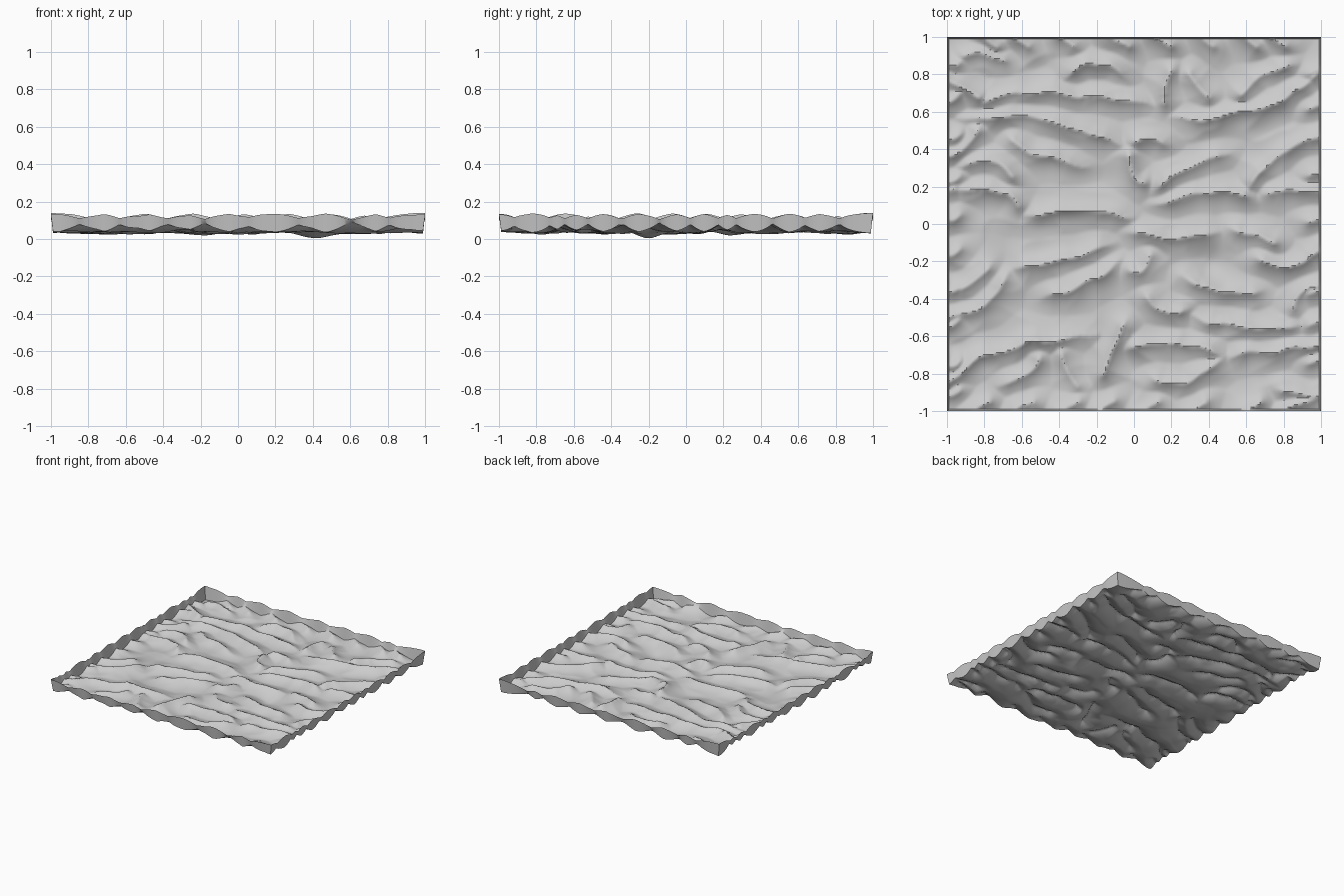
import bpy, bmesh, math, random
from mathutils import Vector, noise, kdtree

if "Cube" in bpy.data.objects:
    bpy.data.objects.remove(bpy.data.objects["Cube"])

random.seed(4)
N = 170            # grid cells per side
HALF = 0.988       # rippled surface, lip flares out to 1.0

# crest lines: start, middle, end (x, y)
NORTH = [
    (-.82, .63, -.5, .71, .15, .62), (-.37, .77, -.2, .86, -.02, .76),
    (.16, .6, .17, .75, .21, .84), (.28, .84, .34, .73, .43, .65),
    (.54, .67, .68, .78, .88, .85), (.2, .58, .65, .61, 1, .82),
    (-.92, .57, -.45, .54, -.05, .41), (-.03, .43, 0, .25, .08, .22),
    (-.68, .49, -.53, .38, -.25, .31), (-.95, .29, -.75, .34, -.62, .2),
    (-1, .18, -.72, .18, -.6, .05), (-.6, .05, -.3, .07, 0, .03),
    (.1, .18, .28, .29, .52, .38), (.6, .18, .75, .35, 1, .47),
    (.1, .1, .4, .17, .65, .14), (-.95, .9, -.8, .9, -.65, .85),
    (-1, .77, -.9, .7, -.8, .66), (-.98, .37, -.88, .43, -.82, .53),
    (-.02, .43, .08, .45, .19, .42), (.68, .16, .85, .19, 1, .16),
]
SOUTH = [
    (-.05, -.03, .2, -.07, .46, -.06), (.5, -.02, .66, -.06, .78, -.1),
    (.64, -.17, .8, -.22, 1, -.13), (-1, -.5, -.8, -.43, -.66, -.24),
    (-.66, -.24, -.4, -.19, -.1, -.1), (-.5, -.4, -.28, -.33, -.07, -.2),
    (.25, -.28, .48, -.36, .7, -.36), (.05, -.36, .15, -.46, .3, -.46),
    (.3, -.5, .65, -.56, .9, -.54), (-1, -.86, -.72, -.68, -.2, -.6),
    (-.05, -.66, .2, -.64, .5, -.7), (.5, -.7, .75, -.68, 1, -.64),
    (.08, -.8, .25, -.85, .5, -.68), (-.73, -.87, -.56, -.8, -.5, -.68),
    (-.18, -.86, -.12, -.68, -.03, -.5), (-.4, -.65, -.35, -.8, -.28, -.88),
    (-.95, -.35, -.85, -.3, -.75, -.2), (.85, -.47, .88, -.38, 1, -.33),
    (.75, -.88, .9, -.9, 1, -.92), (-.04, -.25, .04, -.24, .1, -.14),
]
# short crests running into the four borders
BORDER = []
for s in (-1, 1):
    for i in range(8):
        x = -0.85 + i * 0.23 + random.uniform(-.05, .05)
        BORDER.append((x, s * 1.01, x + .04, s * .98, x + .12, s * .94))
    for i in range(10):
        y = -0.92 + i * 0.195 + random.uniform(-.03, .03)
        BORDER.append((s * 1.01, y, s * .97, y - .01, s * .92, y - s * .03))

# sample every crest, wobbling it slightly and fading its ends
samples = []
for x0, y0, x1, y1, x2, y2 in NORTH + SOUTH + BORDER:
    a, m, c = Vector((x0, y0, 0)), Vector((x1, y1, 0)), Vector((x2, y2, 0))
    b = 2 * m - (a + c) / 2
    n = max(8, int((c - a).length / 0.012))
    for i in range(n + 1):
        t = i / n
        p = a * (1 - t) ** 2 + b * 2 * t * (1 - t) + c * t * t
        p.y += 0.025 * noise.noise(p * 8)
        fade = 1 if max(abs(p.x), abs(p.y)) > .95 else min(1, 0.4 + 4 * min(t, 1 - t))
        samples.append((p, 0.055 * fade * (1 + 0.3 * noise.noise(p * 4))))
tree = kdtree.KDTree(len(samples))
for i, (p, h) in enumerate(samples):
    tree.insert(p, i)
tree.balance()


def height(x, y):
    """Shallow bowls rising to sharp crests, with one deeper hollow."""
    p = Vector((x, y, 0))
    crest = max((samples[i][1] * math.exp(-d / 0.06)
                 for _, i, d in tree.find_range(p, 0.22)), default=0)
    broad = noise.noise(Vector((x * 2.6, y * 4.5, 3)))
    fine = 1 - abs(noise.noise(Vector((x * 5, y * 6, 8)))) * 2
    hollow = 0.025 * math.exp(-((x - .4) ** 2 + (y + .2) ** 2) / 0.008)
    return 0.030 + crest + 0.008 * broad + 0.007 * fine - hollow


# rippled surface
bm = bmesh.new()
bmesh.ops.create_grid(bm, x_segments=N, y_segments=N, size=HALF)
for v in bm.verts:
    v.co.z = height(v.co.x, v.co.y)
low = min(v.co.z for v in bm.verts)
for v in bm.verts:
    v.co.z -= low - 0.004

# raised lip: tallest over the hollows, vanishing at the crests
border = [e for e in bm.edges if e.is_boundary]
ext = bmesh.ops.extrude_edge_only(bm, edges=border)
for v in [g for g in ext["geom"] if isinstance(g, bmesh.types.BMVert)]:
    v.co.x /= HALF if abs(v.co.x) > HALF - 1e-4 else 1
    v.co.y /= HALF if abs(v.co.y) > HALF - 1e-4 else 1
    v.co.z = max(v.co.z + 0.004, 0.157 - 0.6 * v.co.z)
bmesh.ops.recalc_face_normals(bm, faces=bm.faces)
if sum(f.normal.z for f in bm.faces) < 0:
    bmesh.ops.reverse_faces(bm, faces=bm.faces)

me = bpy.data.meshes.new("rippled_ground")
bm.to_mesh(me)
bm.free()
ob = bpy.data.objects.new("rippled_ground", me)
bpy.context.collection.objects.link(ob)
bpy.context.view_layer.objects.active = ob
ob.select_set(True)
bpy.ops.object.shade_smooth_by_angle(angle=math.radians(40))
